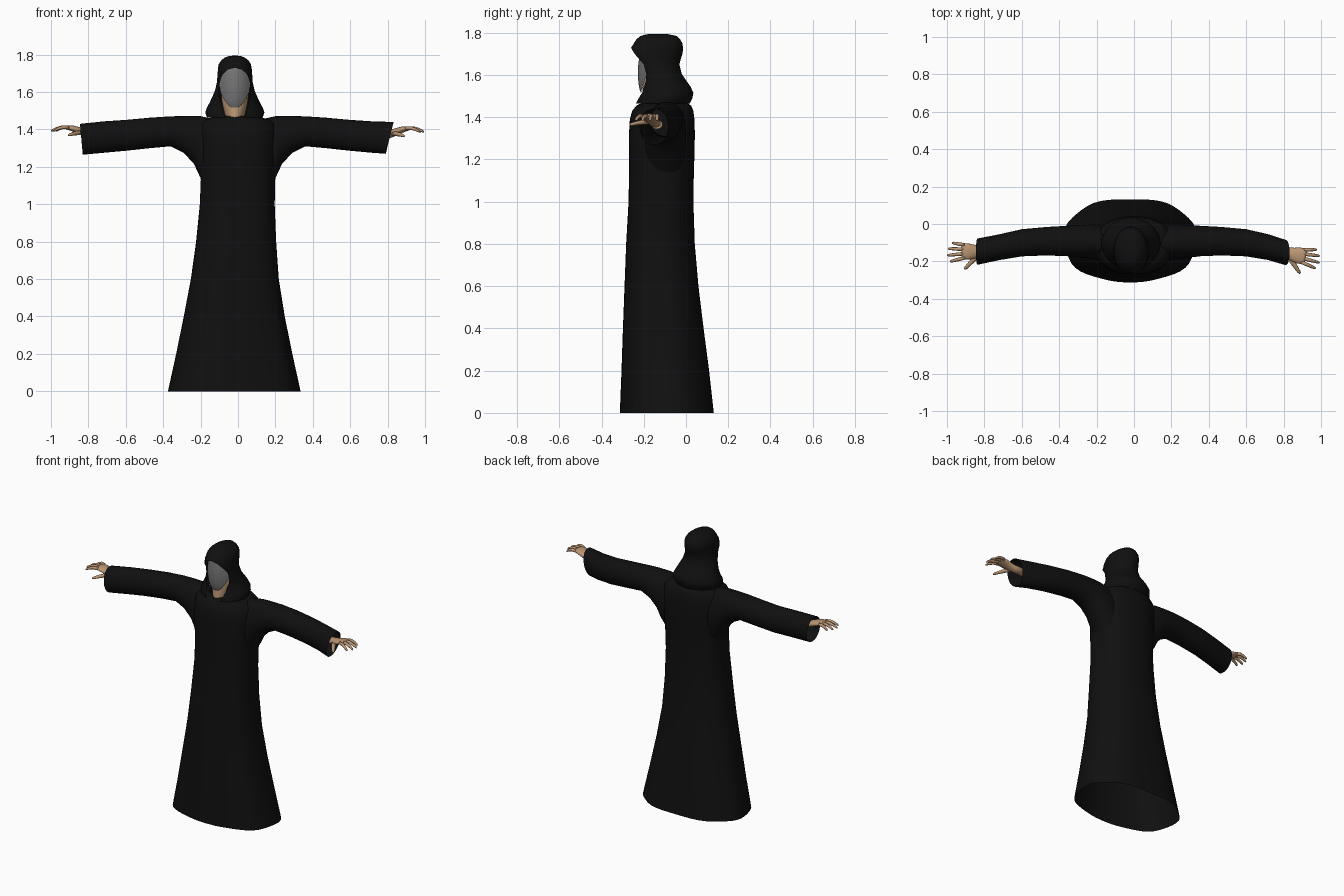
import bpy, bmesh, math
from mathutils import Vector


def material(name, rgb):
    m = bpy.data.materials.new(name)
    m.diffuse_color = (*rgb, 1)
    return m


CLOTH = material("black cloth", (0.005, 0.005, 0.005))
GREY = material("grey mask", (0.17, 0.17, 0.175))
SKIN = material("skin", (0.48, 0.30, 0.17))


def loft(name, rings, mat, closed=True, start=False, end=False):
    """Skin a list of equal-length point rings into one smooth surface."""
    bm = bmesh.new()
    vs = [[bm.verts.new(p) for p in r] for r in rings]
    n = len(vs[0])
    for a, b in zip(vs, vs[1:]):
        for i in range(n if closed else n - 1):
            j = (i + 1) % n
            bm.faces.new((a[i], a[j], b[j], b[i]))
    if start:
        bm.faces.new(vs[0][::-1])
    if end:
        bm.faces.new(vs[-1])
    bmesh.ops.recalc_face_normals(bm, faces=bm.faces)
    for f in bm.faces:
        f.smooth = True
    me = bpy.data.meshes.new(name)
    bm.to_mesh(me)
    bm.free()
    ob = bpy.data.objects.new(name, me)
    bpy.context.collection.objects.link(ob)
    me.materials.append(mat)
    return ob


def spow(v, e):
    return math.copysign(abs(v) ** e, v)


def level_ring(z, cx, hw, y0, y1, n=48, e=1.0, gap=0.0, wave=0.0):
    """Horizontal oval; gap (degrees) leaves an opening at the front."""
    pts = []
    g = math.radians(gap)
    for i in range(n):
        t = i / (n - 1) if gap else i / n
        a = -math.pi / 2 + g + t * (2 * math.pi - 2 * g)
        k = 1 + wave * math.sin(7 * a)
        pts.append(Vector((cx + hw * k * spow(math.cos(a), e),
                           (y0 + y1) / 2 + (y1 - y0) / 2 * k * spow(math.sin(a), e), z)))
    return pts


# Robe body: z, centre x, half width, front y, back y
body = [(0, -.02, .353, -.31, .135), (.2, -.02, .31, -.303, .112),
        (.4, -.02, .27, -.297, .085), (.6, -.017, .235, -.29, .06),
        (.8, -.01, .214, -.283, .042), (1.0, -.004, .2, -.272, .035),
        (1.13, 0, .199, -.27, .037), (1.22, 0, .203, -.27, .04),
        (1.32, 0, .207, -.27, .042), (1.39, 0, .207, -.266, .04),
        (1.43, 0, .2, -.255, .035), (1.455, -.005, .17, -.235, .025),
        (1.472, -.012, .1, -.2, .0)]
loft("robe_body", [level_ring(*r, e=.86, wave=.015 * max(0, 1 - r[0])) for r in body], CLOTH)

# Sleeves: top x, bottom x, top z, bottom z, front y, back y
shoulder = [(.15, .17, 1.46, 1.10, -.20, .00), (.205, .205, 1.472, 1.15, -.19, .0),
            (.235, .235, 1.473, 1.215, -.185, -.002), (.29, .29, 1.472, 1.275, -.18, -.005),
            (.36, .36, 1.47, 1.31, -.172, -.01), (.47, .47, 1.463, 1.3, -.168, -.016),
            (.6, .6, 1.451, 1.286, -.173, -.028), (.72, .71, 1.443, 1.276, -.192, -.054)]
cuffs = {-1: (.845, .83, 1.43, 1.265, -.218, -.078), 1: (.832, .79, 1.44, 1.27, -.22, -.085)}
for side, label in ((-1, "left"), (1, "right")):
    rings = []
    for xt, xb, zt, zb, y0, y1 in shoulder + [cuffs[side]]:
        ring = []
        for i in range(32):
            a = 2 * math.pi * i / 32
            s = math.sin(a)
            ring.append((side * ((xt + xb) / 2 + (xt - xb) / 2 * s),
                         (y0 + y1) / 2 + (y1 - y0) / 2 * spow(math.cos(a), .9),
                         (zt + zb) / 2 + (zt - zb) / 2 * s))
        rings.append(ring)
    loft("sleeve_" + label, rings, CLOTH)

# Hood, open round the face: z, half width, front y, back y, opening angle
hood = [(1.465, .15, -.245, .018, 20), (1.49, .158, -.235, .03, 23),
        (1.515, .15, -.222, .035, 27), (1.545, .134, -.217, .022, 33),
        (1.575, .12, -.22, .0, 44), (1.605, .107, -.228, -.02, 52),
        (1.65, .096, -.25, -.031, 57), (1.675, .094, -.268, -.025, 52),
        (1.695, .093, -.275, -.018, 44), (1.72, .091, -.268, -.014, 25),
        (1.73, .09, -.26, -.014, .01), (1.75, .086, -.247, -.017, .01),
        (1.77, .072, -.234, -.028, .01), (1.785, .053, -.215, -.045, .01),
        (1.793, .03, -.185, -.08, .01), (1.795, .004, -.14, -.125, .01)]
loft("hood", [level_ring(z, -.017, hw, y0, y1, gap=g) for z, hw, y0, y1, g in hood],
     CLOTH, closed=False, end=True)

# Curved oval face mask: z, half width, centre y
mask = [(1.517, .018, -.214), (1.53, .036, -.219), (1.56, .058, -.225), (1.6, .077, -.228),
        (1.64, .083, -.227), (1.68, .076, -.222), (1.715, .055, -.215), (1.74, .025, -.205)]
loft("face_mask", [[(-.017 + hw * t / 6, y + 7 * (hw * t / 6) ** 2, z) for t in range(-6, 7)]
                   for z, hw, y in mask], GREY, closed=False)

# Chin and neck behind the mask
neck = [(1.43, .035, -.215, -.07), (1.455, .042, -.216, -.07), (1.48, .055, -.212, -.06),
        (1.52, .064, -.206, -.06), (1.56, .072, -.204, -.06), (1.6, .074, -.2, -.06)]
loft("neck", [level_ring(z, -.017, hw, y0, y1, n=24) for z, hw, y0, y1 in neck], SKIN)


# Hands, in local steps: outward, forward, up
def hand(label, side, wrist, yaw):
    c, s = math.cos(yaw), math.sin(yaw)

    def place(u, v, w):
        return Vector((wrist[0] + side * (u * c - v * s), wrist[1] - (u * s + v * c), wrist[2] + w))

    def tube(name, path, n=10):
        """path rows: u, v, w, half width, half height"""
        rings = []
        for k, (u, v, w, rw, rh) in enumerate(path):
            p, q = path[max(k - 1, 0)], path[min(k + 1, len(path) - 1)]
            d = Vector((q[0] - p[0], q[1] - p[1])).normalized()
            ring = []
            for i in range(n):
                a = 2 * math.pi * i / n
                o = rw * math.cos(a)
                ring.append(place(u - d.y * o, v + d.x * o, w + rh * math.sin(a)))
            rings.append(ring)
        loft(f"{name}_{label}", rings, SKIN, start=True, end=True)

    tube("palm", [(-.07, 0, -.01, .028, .024), (0, 0, 0, .028, .022), (.03, .004, .01, .036, .02),
                  (.06, .004, .021, .043, .017), (.09, .003, .027, .043, .012),
                  (.102, .003, .027, .036, .008)], 18)
    for name, v0, u1, v1 in (("little_finger", -.032, .152, -.046), ("ring_finger", -.009, .174, -.016),
                             ("middle_finger", .014, .18, .02), ("index_finger", .036, .166, .054)):
        u0 = .085
        path = []
        for t, w, r in ((0, .027, .010), (.4, .029, .0095), (.7, .022, .0085),
                        (.92, .013, .0068), (1, .009, .003)):
            path.append((u0 + (u1 - u0) * t, v0 + (v1 - v0) * t, w, r, r))
        tube(name, path)
    tube("thumb", [(.015, .02, .0, .014, .013), (.04, .048, -.002, .0135, .012),
                   (.062, .07, -.006, .011, .01), (.082, .09, -.011, .009, .008),
                   (.09, .097, -.013, .004, .004)])


hand("left", -1, (-.82, -.142, 1.383), .03)
hand("right", 1, (.82, -.152, 1.378), .2)
